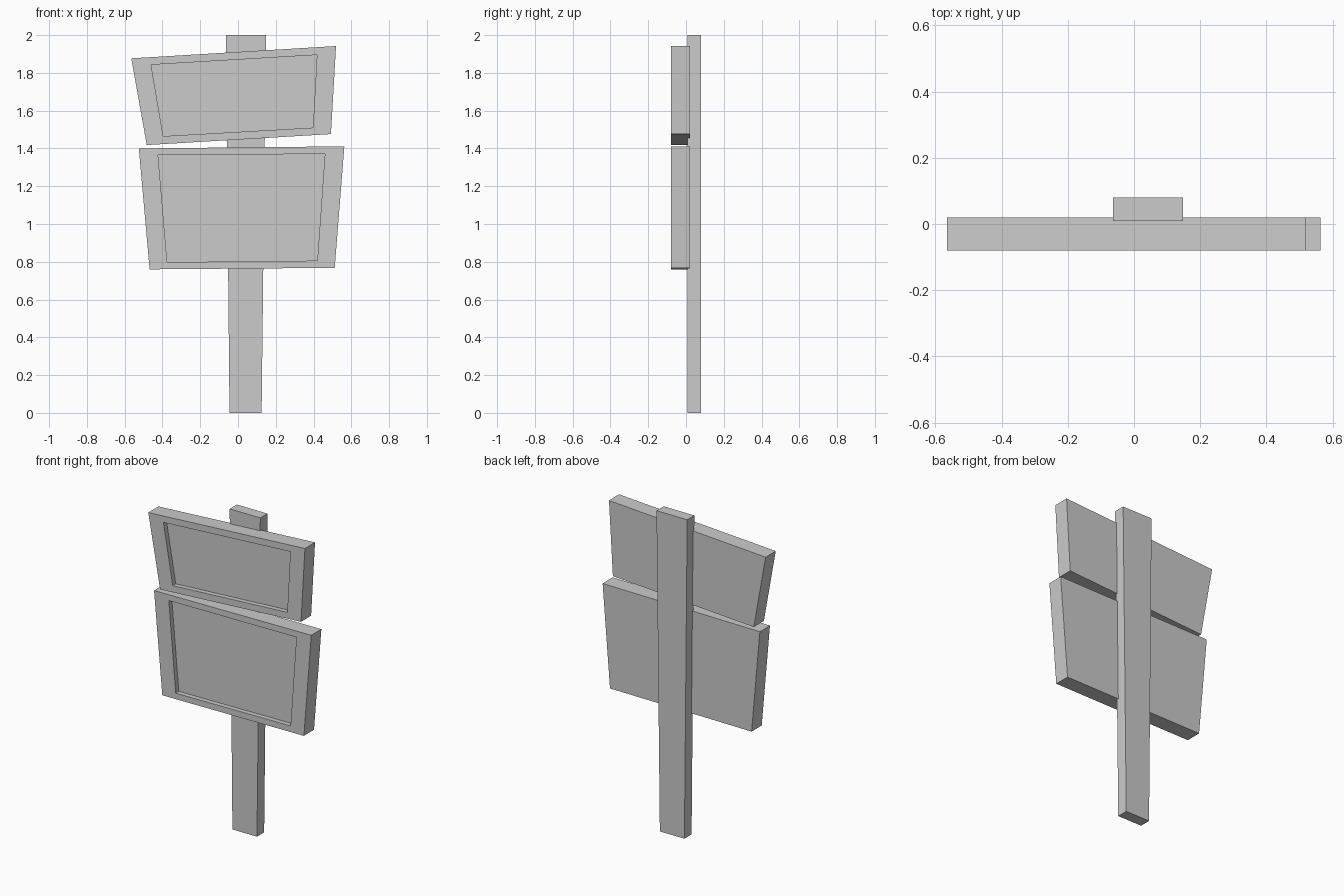
import bpy, bmesh

if "Cube" in bpy.data.objects:
    bpy.data.objects.remove(bpy.data.objects["Cube"])


def make_object(name, bm):
    bmesh.ops.recalc_face_normals(bm, faces=bm.faces)
    mesh = bpy.data.meshes.new(name)
    bm.to_mesh(mesh)
    bm.free()
    obj = bpy.data.objects.new(name, mesh)
    bpy.context.collection.objects.link(obj)
    return obj


def ring(bm, outline, y):
    return [bm.verts.new((x, y, z)) for x, z in outline]


def bridge(bm, a, b):
    n = len(a)
    for i in range(n):
        j = (i + 1) % n
        bm.faces.new((a[i], a[j], b[j], b[i]))


def solid(name, rings):
    """Skin a list of (outline, y) rings and cap both ends."""
    bm = bmesh.new()
    loops = [ring(bm, o, y) for o, y in rings]
    for a, b in zip(loops, loops[1:]):
        bridge(bm, a, b)
    bm.faces.new(loops[0])
    bm.faces.new(loops[-1])
    return make_object(name, bm)


def sign_board(name, outer, inner, back=0.02, front=-0.08, recess=0.03):
    # back panel, frame rim, then recessed front panel
    return solid(name, [(outer, back), (outer, front),
                        (inner, front), (inner, front + recess)])


# Post, slightly wider at the top
post = [(-0.045, 0), (0.125, 0), (0.148, 2), (-0.064, 2)]
solid("post", [(post, 0.009), (post, 0.08)])

# Crooked upper board
sign_board("upper_board",
           [(-0.565, 1.877), (0.519, 1.942), (0.492, 1.476), (-0.483, 1.418)],
           [(-0.46, 1.843), (0.418, 1.895), (0.397, 1.51), (-0.396, 1.465)])

# Larger lower board
sign_board("lower_board",
           [(-0.525, 1.40), (0.563, 1.411), (0.512, 0.768), (-0.468, 0.76)],
           [(-0.423, 1.364), (0.46, 1.371), (0.42, 0.806), (-0.375, 0.798)])
